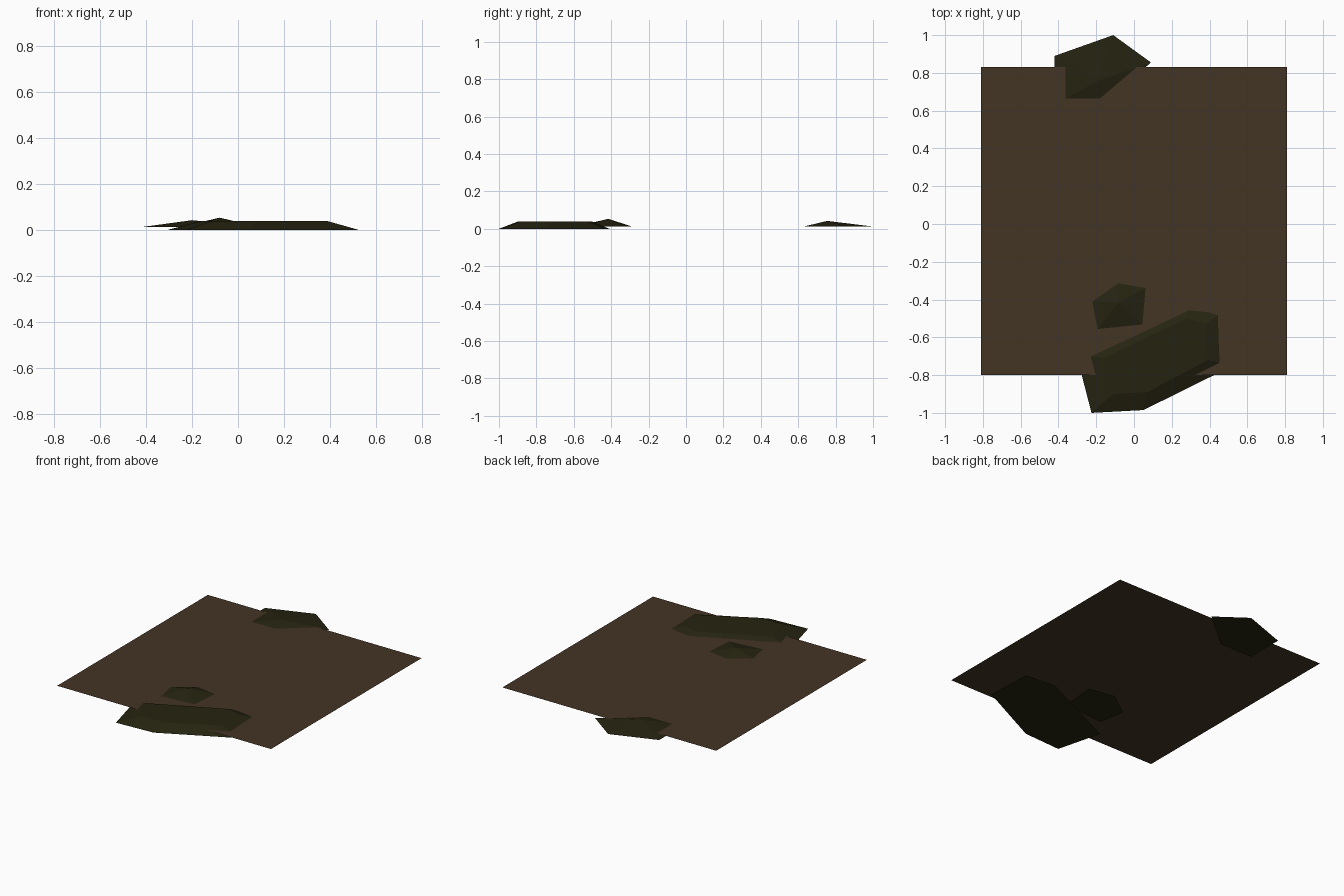
import bpy, bmesh

cube = bpy.data.objects.get("Cube")
if cube:
    bpy.data.objects.remove(cube, do_unlink=True)


def material(name, rgb):
    mat = bpy.data.materials.new(name)
    mat.use_nodes = True
    mat.diffuse_color = (*rgb, 1)
    bsdf = next(n for n in mat.node_tree.nodes if n.type == "BSDF_PRINCIPLED")
    bsdf.inputs["Base Color"].default_value = (*rgb, 1)
    bsdf.inputs["Roughness"].default_value = 0.9
    return mat


def finish(name, bm, mat):
    bmesh.ops.recalc_face_normals(bm, faces=bm.faces)
    mesh = bpy.data.meshes.new(name)
    bm.to_mesh(mesh)
    bm.free()
    mesh.materials.append(mat)
    obj = bpy.data.objects.new(name, mesh)
    bpy.context.collection.objects.link(obj)
    return obj


def mound(name, base, base_z, top, top_z, mat):
    """Closed low mound: a base outline rising to a matching outline or one peak."""
    bm = bmesh.new()
    low = [bm.verts.new((x, y, base_z)) for x, y in base]
    high = [bm.verts.new((x, y, top_z)) for x, y in top]
    bm.faces.new(low[::-1])
    if len(high) > 1:
        bm.faces.new(high)
    for i in range(len(low)):
        j = (i + 1) % len(low)
        rim = [high[j], high[i]] if len(high) > 1 else high
        bm.faces.new([low[i], low[j], *rim])
    return finish(name, bm, mat)


soil = material("brown soil", (0.057, 0.035, 0.018))
moss = material("dark moss", (0.0185, 0.0168, 0.0052))

# Flat ground sheet
bm = bmesh.new()
bm.faces.new([bm.verts.new((x, y, 0.02)) for x, y in
              ((-0.81, -0.80), (0.81, -0.80), (0.81, 0.83), (-0.81, 0.83))])
ground = finish("ground_sheet", bm, soil)
if ground.data.polygons[0].normal.z < 0:
    ground.data.flip_normals()

# Long flat-topped mound at the front edge
mound("front_mound",
      [(-0.225, -1.0), (0.05, -0.985), (0.525, -0.75),
       (0.515, -0.43), (0.30, -0.41), (-0.305, -0.69)], 0.0,
      [(-0.11, -0.90), (0.07, -0.89), (0.39, -0.72),
       (0.38, -0.53), (0.28, -0.50), (-0.16, -0.71)], 0.038, moss)

# Small pointed mound behind it
mound("small_mound",
      [(-0.22, -0.59), (0.075, -0.56), (0.095, -0.32),
       (-0.085, -0.29), (-0.255, -0.41)], 0.012,
      [(-0.08, -0.415)], 0.053, moss)

# Pointed mound over the back edge
mound("back_mound",
      [(-0.42, 0.63), (-0.175, 0.63), (0.09, 0.855),
       (-0.11, 1.0), (-0.42, 0.89)], 0.012,
      [(-0.20, 0.755)], 0.042, moss)
